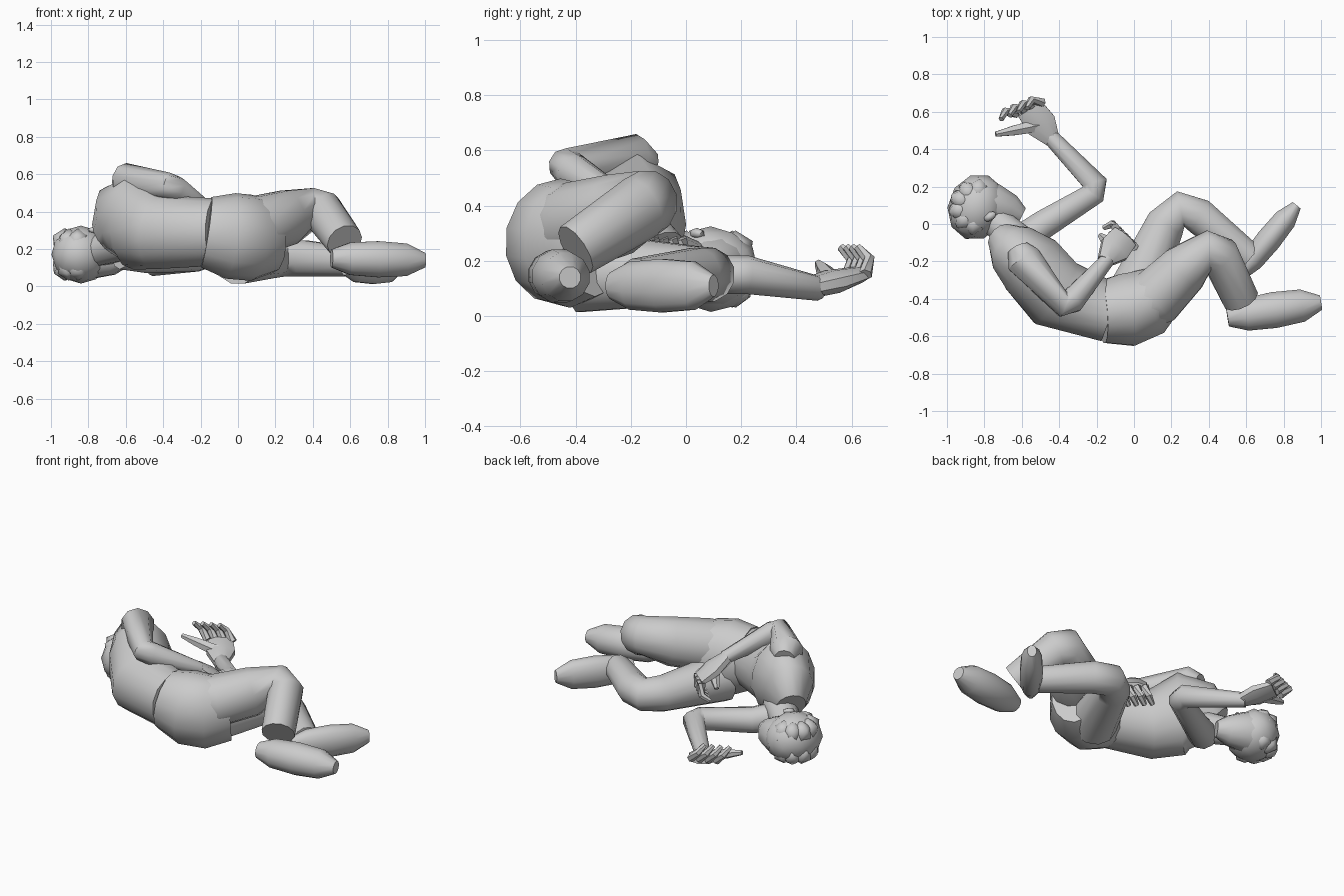
import bpy, bmesh, math
from mathutils import Vector, Matrix

default_cube = bpy.data.objects.get("Cube")
if default_cube:
    bpy.data.objects.remove(default_cube)

grey = bpy.data.materials.new("plain grey")
grey.use_nodes = True
grey.diffuse_color = (.6, .6, .6, 1)
grey.node_tree.nodes["Principled BSDF"].inputs["Base Color"].default_value = grey.diffuse_color


def finish(bm, name):
    """Turn a bmesh into a softly shaded grey object."""
    bmesh.ops.recalc_face_normals(bm, faces=bm.faces)
    mesh = bpy.data.meshes.new(name)
    bm.to_mesh(mesh)
    bm.free()
    mesh.materials.append(grey)
    part = bpy.data.objects.new(name, mesh)
    bpy.context.collection.objects.link(part)
    bpy.ops.object.select_all(action='DESELECT')
    part.select_set(True)
    bpy.context.view_layer.objects.active = part
    bpy.ops.object.shade_smooth_by_angle(angle=math.radians(50))


def tube(name, joints, widths, heights=None, sides=12):
    """Skin a chain of joints with elliptical rings, mitred at each bend."""
    bm = bmesh.new()
    points = [Vector(joint) for joint in joints]
    heights = heights or widths
    last = len(points) - 1
    rings = []
    for index, point in enumerate(points):
        before = (point - points[max(index - 1, 0)]).normalized()
        after = (points[min(index + 1, last)] - point).normalized()
        along = (before + after).normalized()
        across = along.cross(Vector((0, 0, 1))).normalized()
        upward = across.cross(along)
        ring = []
        for step in range(sides):
            turn = math.tau * (step + .5) / sides
            ring.append(bm.verts.new(point + across * widths[index] * math.cos(turn)
                                     + upward * heights[index] * math.sin(turn)))
        rings.append(ring)
    for ring, following in zip(rings, rings[1:]):
        for step in range(sides):
            beside = (step + 1) % sides
            bm.faces.new((ring[step], ring[beside], following[beside], following[step]))
    bm.faces.new(rings[0])
    bm.faces.new(rings[-1])
    finish(bm, name)


def ball(name, centre, size, turn, detail):
    """Stretched icosphere turned about the upright axis."""
    bm = bmesh.new()
    place = Matrix.LocRotScale(Vector(centre), Matrix.Rotation(turn, 3, 'Z'), Vector(size))
    bmesh.ops.create_icosphere(bm, subdivisions=detail, radius=1, matrix=place)
    finish(bm, name)


def hand(side, wrist, knuckles, spread, curl, thumb_tip):
    """Palm, four curled fingers and a thumb."""
    wrist, knuckles, spread, curl, thumb_tip = map(Vector, (wrist, knuckles, spread, curl, thumb_tip))
    reach = knuckles - wrist
    palm = wrist.lerp(knuckles, .5)
    tube(side + "_palm", [wrist, palm, knuckles], [.04, .09, .08], [.04, .045, .03], sides=8)
    for finger in range(4):
        base = knuckles + spread * (finger / 1.5 - 1)
        bend = base + curl * .5 + reach * .15
        tube(f"{side}_finger_{finger}", [base, bend, base + curl], [.025, .022, .015], sides=6)
    tube(side + "_thumb", [palm, palm.lerp(thumb_tip, .6), thumb_tip], [.04, .03, .015], sides=6)


def shoe(side, heel, toe, width, height):
    """Rounded heel, full instep and tapered toe."""
    stations = (0, .2, .5, .8, 1)
    fullness = (.5, .9, 1, .9, .4)
    tube(side + "_shoe", [Vector(heel).lerp(Vector(toe), station) for station in stations],
         [width * full for full in fullness], [height * full for full in fullness])


# Torso and hips, lying on one side
tube("shirt", [(-.7, -.08, .27), (-.64, -.14, .33), (-.55, -.22, .35), (-.42, -.37, .29), (-.12, -.48, .29)],
     [.09, .15, .19, .2, .16], [.12, .22, .26, .2, .18], sides=14)
tube("hips", [(-.17, -.47, .29), (-.04, -.46, .27), (.07, -.42, .26), (.17, -.34, .27)],
     [.17, .2, .19, .14], [.19, .23, .23, .2], sides=14)

# Legs, both bent at the knee
tube("upper_trouser_leg", [(0, -.46, .32), (.12, -.39, .33), (.27, -.24, .37), (.4, -.14, .41),
                           (.46, -.17, .39), (.57, -.4, .24)],
     [.13, .16, .14, .11, .11, .1], [.15, .16, .15, .12, .12, .1])
tube("lower_trouser_leg", [(0, -.38, .16), (.17, 0, .15), (.25, .08, .15), (.35, .04, .15), (.62, -.18, .13)],
     [.15, .11, .1, .1, .08])
shoe("upper", (.5, -.5, .15), (1, -.42, .14), .1, .1)
shoe("lower", (.57, -.27, .11), (.87, .1, .11), .07, .1)

# Arm resting along the body
tube("upper_sleeve", [(-.62, -.13, .54), (-.59, -.19, .56), (-.38, -.43, .54), (-.33, -.41, .52),
                      (-.14, -.19, .39)],
     [.06, .1, .07, .07, .04], sides=10)
hand("upper", (-.16, -.2, .4), (-.05, -.07, .28), (.05, -.05, 0), (-.06, 0, -.1), (-.18, -.06, .25))

# Arm stretched out on the ground
tube("lower_sleeve", [(-.62, -.1, .18), (-.48, 0, .15), (-.22, .16, .15), (-.21, .22, .15), (-.46, .48, .1)],
     [.09, .08, .07, .07, .045], sides=10)
hand("lower", (-.43, .44, .1), (-.56, .62, .15), (.07, .03, 0), (-.08, -.03, .1), (-.74, .48, .19))

# Neck, head and face
tube("neck", [(-.58, -.13, .24), (-.78, .05, .18)], [.1, .08])
ball("skull", (-.84, .09, .17), (.155, .18, .155), -.35, 2)
tube("face", [(-.86, .12, .17), (-.75, .1, .16), (-.66, .07, .15), (-.6, .04, .15)], [.14, .12, .09, .05])
tube("nose", [(-.72, .19, .15), (-.66, .14, .15), (-.62, .11, .15)], [.02, .03, .02], sides=6)
ball("ear", (-.77, .04, .3), (.04, .025, .02), .6, 1)

# Hair tufts lapping over the crown
for tuft in range(6):
    turn = math.radians(85 + 35 * tuft)
    outward = Vector((math.cos(turn), math.sin(turn), 0))
    for height in (.1, .24):
        ball("hair_tuft", Vector((-.84, .09, height)) + outward * .09, (.07, .06, .07), turn, 1)
